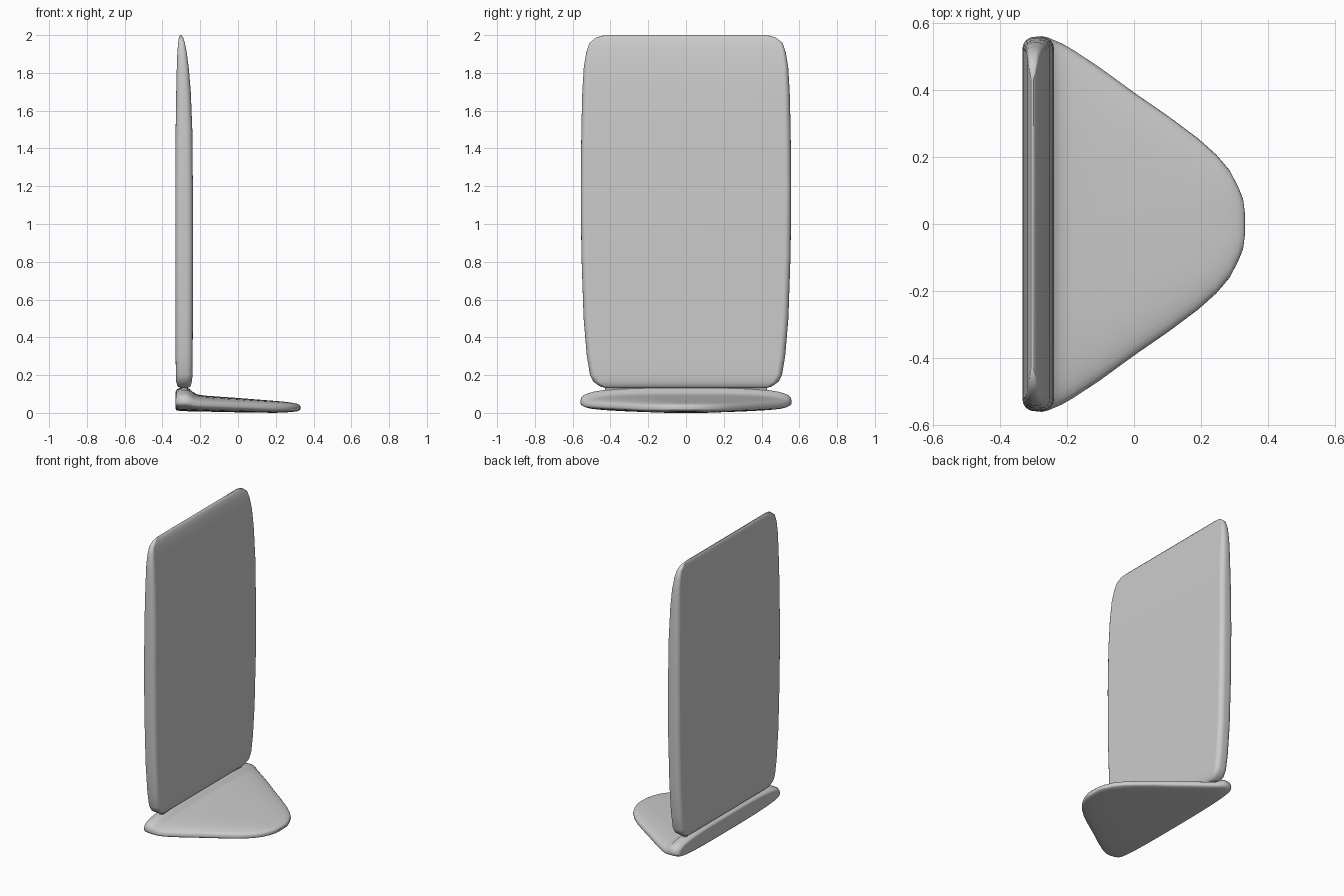
import bpy, bmesh, math

cube = bpy.data.objects.get("Cube")
if cube:
    bpy.data.objects.remove(cube, do_unlink=True)

grey = bpy.data.materials.new("light_grey")
grey.use_nodes = True
colour = (0.6, 0.6, 0.6, 1)
grey.diffuse_color = colour
grey.node_tree.nodes["Principled BSDF"].inputs["Base Color"].default_value = colour


def loft(name, rings):
    """Skin a closed body through equal-sized rings of points."""
    bm = bmesh.new()
    loops = [[bm.verts.new(p) for p in ring] for ring in rings]
    n = len(loops[0])
    for a, b in zip(loops, loops[1:]):
        for i in range(n):
            j = (i + 1) % n
            bm.faces.new((a[i], a[j], b[j], b[i]))
    bm.faces.new(loops[0])
    bm.faces.new(loops[-1])
    bmesh.ops.recalc_face_normals(bm, faces=bm.faces)
    mesh = bpy.data.meshes.new(name)
    bm.to_mesh(mesh)
    bm.free()
    mesh.materials.append(grey)
    obj = bpy.data.objects.new(name, mesh)
    bpy.context.collection.objects.link(obj)
    bpy.ops.object.select_all(action="DESELECT")
    obj.select_set(True)
    bpy.context.view_layer.objects.active = obj
    bpy.ops.object.shade_smooth_by_angle(angle=math.radians(50))
    obj.modifiers.new("weighted_normals", "WEIGHTED_NORMAL").keep_sharp = True
    return obj


def slab_ring(z, x0, x1, half):
    """Level rounded rectangle."""
    r = min(0.032, (x1 - x0) * 0.4)
    ring = []
    for k, (x, y) in enumerate([(x1 - r, half - r), (x0 + r, half - r),
                                (x0 + r, r - half), (x1 - r, r - half)]):
        for s in range(5):
            t = math.pi / 2 * (k + s / 4)
            ring.append((x + r * math.cos(t), y + r * math.sin(t), z))
    return ring


def wedge_ring(x, half, low, high):
    """Upright squarish oval whose widest line lies below its middle."""
    mid = low + 0.38 * (high - low)
    ring = []
    for s in range(40):
        t = math.tau * s / 40
        c, d = math.cos(t), math.sin(t)
        y = half * math.copysign(abs(c) ** 0.65, c)
        rise = high - mid if d > 0 else mid - low
        ring.append((x, y, mid + rise * math.copysign(abs(d) ** 0.65, d)))
    return ring


# Upright panel: height, back, front, half width
panel = [
    (0.133, -0.305, -0.265, 0.43), (0.14, -0.32, -0.252, 0.455),
    (0.165, -0.327, -0.244, 0.49), (0.2, -0.329, -0.241, 0.508),
    (0.3, -0.33, -0.24, 0.525), (0.5, -0.331, -0.239, 0.542),
    (0.85, -0.332, -0.238, 0.554), (1.2, -0.332, -0.239, 0.557),
    (1.5, -0.33, -0.242, 0.554), (1.7, -0.327, -0.25, 0.549),
    (1.83, -0.324, -0.261, 0.541), (1.91, -0.321, -0.272, 0.528),
    (1.96, -0.317, -0.282, 0.51), (1.987, -0.313, -0.29, 0.475),
    (2.0, -0.307, -0.3, 0.43),
]
loft("upright_panel", [slab_ring(*row) for row in panel])

# Tapered foot with a raised back ridge: x, half width, underside, top
foot = [
    (-0.331, 0.52, 0.022, 0.11), (-0.325, 0.545, 0.014, 0.124),
    (-0.305, 0.557, 0.01, 0.134), (-0.275, 0.56, 0.009, 0.135),
    (-0.255, 0.555, 0.008, 0.127), (-0.238, 0.548, 0.008, 0.11),
    (-0.215, 0.538, 0.008, 0.098), (-0.18, 0.518, 0.007, 0.092),
    (-0.1, 0.465, 0.005, 0.086), (0.0, 0.392, 0.003, 0.079),
    (0.1, 0.323, 0.002, 0.071), (0.19, 0.256, 0.0, 0.064),
    (0.245, 0.207, 0.002, 0.059), (0.285, 0.16, 0.005, 0.054),
    (0.31, 0.112, 0.008, 0.049), (0.325, 0.075, 0.013, 0.043),
    (0.331, 0.03, 0.021, 0.034),
]
loft("foot", [wedge_ring(*row) for row in foot])

# Narrow hinge strip joining the two
loft("hinge", [slab_ring(z, -0.3, -0.268, 0.43) for z in (0.115, 0.15)])
